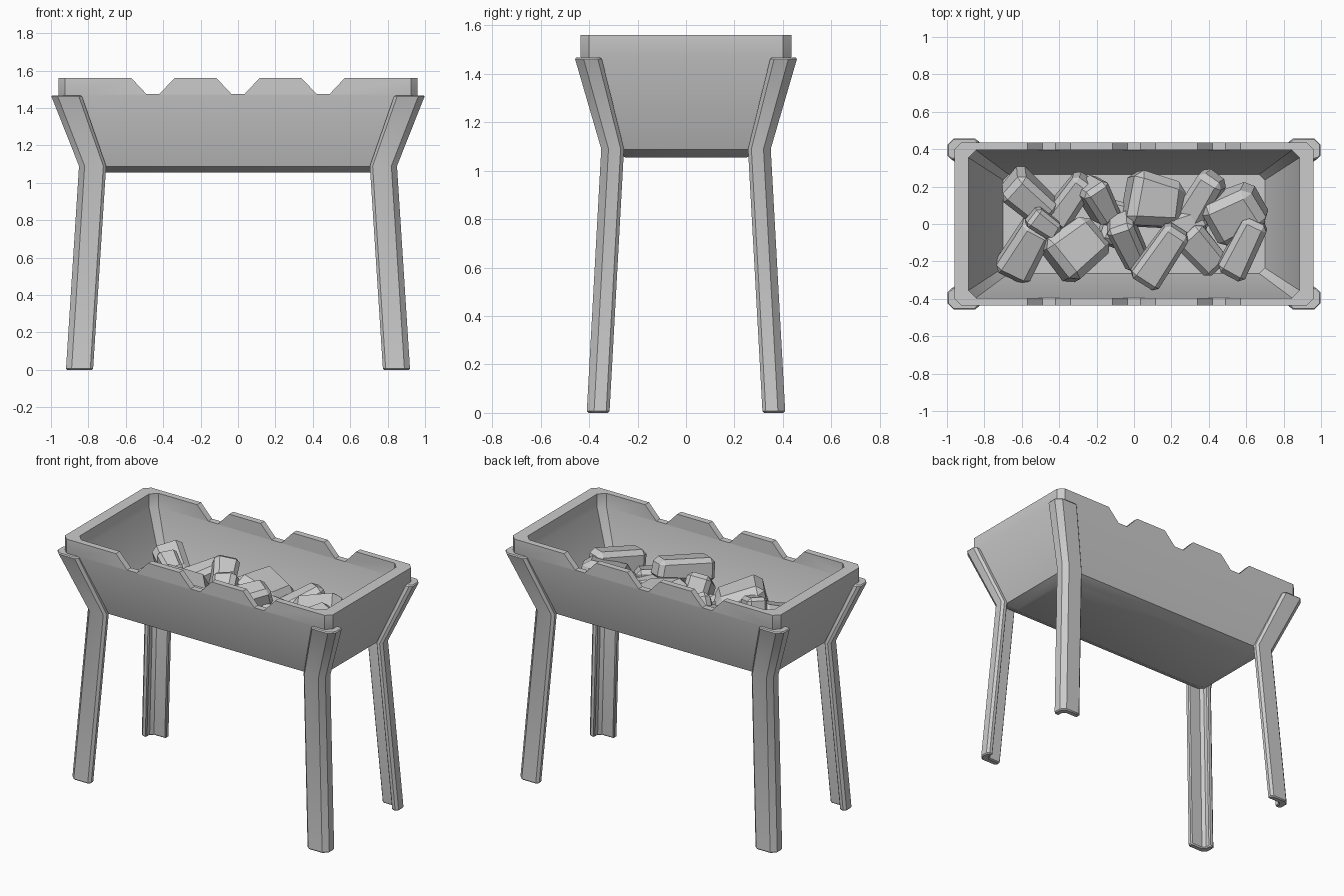
import bpy, bmesh, math, random
from mathutils import Matrix, Euler

if "Cube" in bpy.data.objects:
    bpy.data.objects.remove(bpy.data.objects["Cube"])

random.seed(4)


def add_object(name, bm):
    bmesh.ops.recalc_face_normals(bm, faces=bm.faces)
    mesh = bpy.data.meshes.new(name)
    bm.to_mesh(mesh)
    bm.free()
    obj = bpy.data.objects.new(name, mesh)
    bpy.context.collection.objects.link(obj)
    return obj


def select(obj):
    bpy.ops.object.select_all(action='DESELECT')
    obj.select_set(True)
    bpy.context.view_layer.objects.active = obj


def smooth(obj):
    select(obj)
    bpy.ops.object.shade_smooth_by_angle(angle=math.radians(35))


def loft(rings):
    """Bridge equal-sized rings of points and cap both ends."""
    bm = bmesh.new()
    loops = [[bm.verts.new(p) for p in ring] for ring in rings]
    n = len(loops[0])
    for a, b in zip(loops, loops[1:]):
        for i in range(n):
            j = (i + 1) % n
            bm.faces.new((a[i], a[j], b[j], b[i]))
    bm.faces.new(loops[0])
    bm.faces.new(loops[-1])
    return bm


def chamfered_rect(x, y, c, z):
    return [(x - c, -y, z), (x, -y + c, z), (x, y - c, z), (x - c, y, z),
            (-x + c, y, z), (-x, y - c, z), (-x, -y + c, z), (-x + c, -y, z)]


# Trough: up the outside, over the rim, down the inside to the floor
trough = add_object("trough", loft([
    chamfered_rect(0.745, 0.25, 0.02, 1.055),
    chamfered_rect(0.81, 0.315, 0.03, 1.088),
    chamfered_rect(0.96, 0.435, 0.035, 1.47),
    chamfered_rect(0.96, 0.435, 0.035, 1.56),
    chamfered_rect(0.885, 0.395, 0.04, 1.56),
    chamfered_rect(0.885, 0.395, 0.04, 1.47),
    chamfered_rect(0.70, 0.265, 0.03, 1.10)]))

# Skewer notches through both long walls
for cx in (-0.455, 0, 0.455):
    outline = [(-0.14, 1.585), (-0.115, 1.56), (-0.035, 1.475),
               (0.035, 1.475), (0.115, 1.56), (0.14, 1.585)]
    cutter = add_object("notch_cutter", loft(
        [[(cx + x, y, z) for x, z in outline] for y in (-0.6, 0.6)]))
    cutter.hide_render = True
    select(trough)
    mod = trough.modifiers.new("notch", 'BOOLEAN')
    mod.operation = 'DIFFERENCE'
    mod.solver = 'EXACT'
    mod.object = cutter
    bpy.ops.object.modifier_apply(modifier=mod.name)
    bpy.data.objects.remove(cutter)
smooth(trough)

# Legs: bent angle-iron section, measured inward from its outer corner
section = [(0.145, 0.015), (0.13, 0), (0.03, 0), (0, 0.03), (0, 0.08),
           (0.015, 0.094), (0.042, 0.094), (0.042, 0.06), (0.06, 0.042), (0.145, 0.042)]
stations = [(0.92, 0.41, 0, 1, 1), (0.85, 0.35, 1.09, 1, 1), (1.0, 0.46, 1.468, 1.13, 1.18)]
for sy, side in ((-1, "front"), (1, "back")):
    for sx, hand in ((-1, "left"), (1, "right")):
        leg = add_object(f"{side}_{hand}_leg", loft(
            [[(sx * (x - u * ku), sy * (y - v * kv), z) for u, v in section]
             for x, y, z, ku, kv in stations]))
        bevel = leg.modifiers.new("edge", 'BEVEL')
        bevel.width = 0.007
        bevel.segments = 1
        bevel.angle_limit = math.radians(60)
        smooth(leg)

# Coals: x, y, z, length, width, height, turn, tilt
coals = [
    (-0.56, 0.14, 1.25, 0.30, 0.20, 0.24, -40, 12),
    (-0.34, 0.13, 1.24, 0.30, 0.16, 0.21, 55, -18),
    (-0.19, 0.12, 1.28, 0.26, 0.16, 0.20, -62, 26),
    (0.11, 0.12, 1.25, 0.31, 0.30, 0.27, -10, 12),
    (0.35, 0.12, 1.25, 0.35, 0.18, 0.19, 60, -20),
    (0.54, 0.06, 1.25, 0.31, 0.28, 0.25, 25, -14),
    (-0.58, -0.13, 1.23, 0.34, 0.20, 0.20, 60, -20),
    (-0.31, -0.13, 1.25, 0.30, 0.30, 0.26, 40, 14),
    (-0.03, -0.10, 1.28, 0.32, 0.16, 0.18, -65, 30),
    (0.14, -0.17, 1.35, 0.36, 0.18, 0.16, 55, -8),
    (0.36, -0.14, 1.22, 0.28, 0.19, 0.18, -48, 15),
    (0.58, -0.13, 1.29, 0.34, 0.17, 0.18, 62, -12),
    (-0.48, 0.0, 1.34, 0.18, 0.13, 0.12, -35, 15),
    (0.28, 0.0, 1.25, 0.22, 0.15, 0.15, 20, 10),
    (-0.10, 0.0, 1.20, 0.24, 0.16, 0.15, 75, 8),
]
for i, (x, y, z, length, width, height, turn, tilt) in enumerate(coals, 1):
    bm = bmesh.new()
    bmesh.ops.create_cube(bm, size=1)
    for v in bm.verts:
        taper = 0.84 if v.co.x > 0 else 1.0
        v.co.x *= length * random.uniform(0.9, 1.04)
        v.co.y *= width * taper * random.uniform(0.9, 1.04)
        v.co.z *= height * taper * random.uniform(0.9, 1.04)
    bmesh.ops.bevel(bm, geom=bm.edges[:], offset=0.17 * min(width, height),
                    offset_type='OFFSET', segments=1, affect='EDGES', profile=0.5)
    spin = Euler((math.radians(random.uniform(-18, 18)), math.radians(tilt),
                  math.radians(turn))).to_matrix().to_4x4()
    bm.transform(Matrix.Translation((x, y, z)) @ spin)
    add_object(f"coal_{i}", bm)
